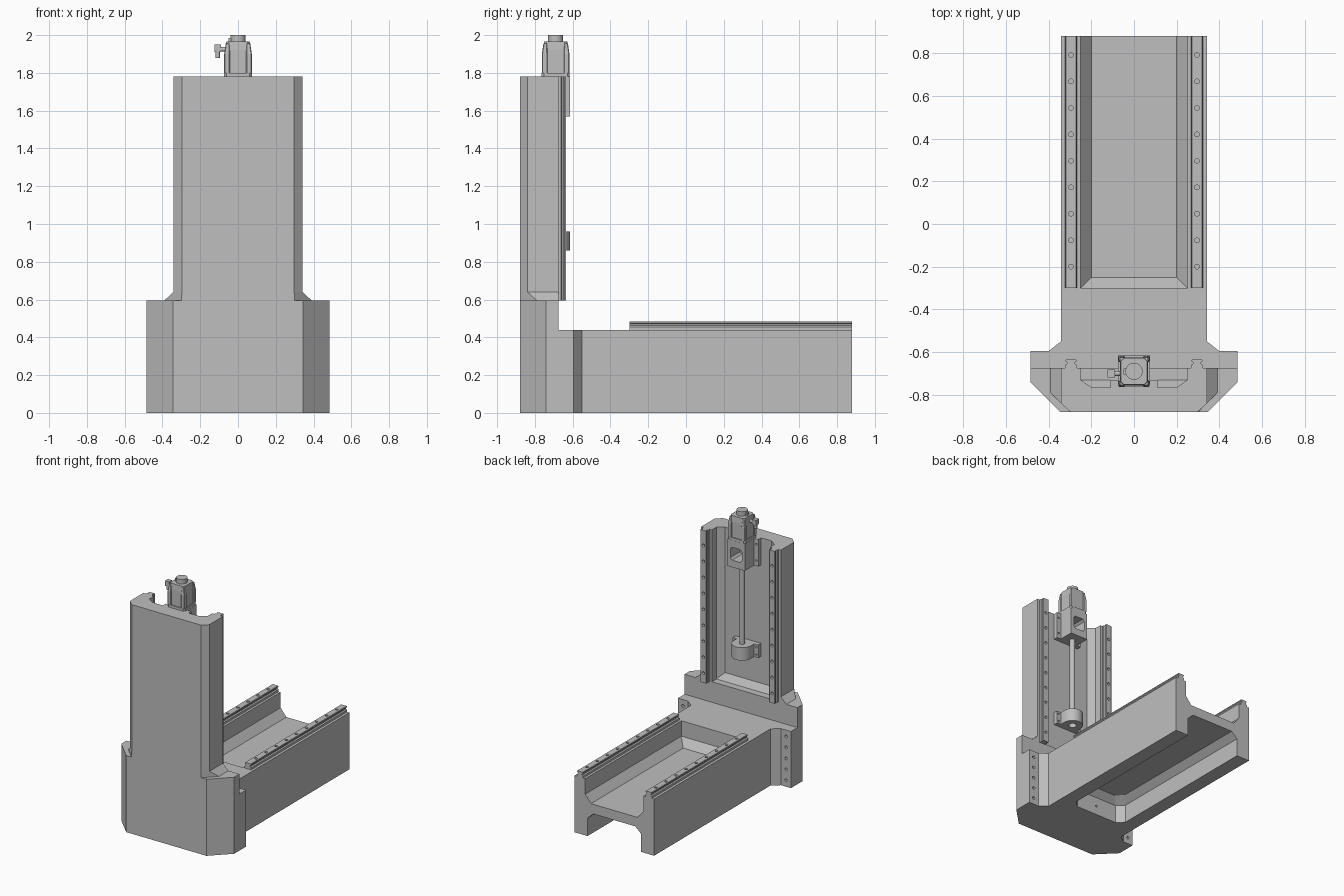
import bpy
import bmesh
from math import cos, sin, pi
from mathutils import Matrix, Vector

cube = bpy.data.objects.get("Cube")
if cube:
    bpy.data.objects.remove(cube)

grey = bpy.data.materials.new("machine grey")
grey.use_nodes = True
COLOUR = (0.52, 0.52, 0.52, 1)
grey.diffuse_color = COLOUR
grey.node_tree.nodes["Principled BSDF"].inputs["Base Color"].default_value = COLOUR


def finish(name, bm):
    bmesh.ops.recalc_face_normals(bm, faces=bm.faces)
    mesh = bpy.data.meshes.new(name)
    bm.to_mesh(mesh)
    bm.free()
    mesh.materials.append(grey)
    ob = bpy.data.objects.new(name, mesh)
    bpy.context.scene.collection.objects.link(ob)
    return ob


def loft(name, sections, axis="z"):
    """Join equal outlines placed at successive levels along an axis."""
    place = {"x": lambda a, b, l: (l, a, b),
             "y": lambda a, b, l: (a, l, b),
             "z": lambda a, b, l: (a, b, l)}[axis]
    bm = bmesh.new()
    rings = [[bm.verts.new(place(a, b, lev)) for a, b in pts] for pts, lev in sections]
    n = len(rings[0])
    for low, high in zip(rings, rings[1:]):
        for i in range(n):
            j = (i + 1) % n
            bm.faces.new((low[i], low[j], high[j], high[i]))
    bm.faces.new(rings[0])
    bm.faces.new(rings[-1])
    return finish(name, bm)


def prism(name, pts, lo, hi, axis="z"):
    return loft(name, [(pts, lo), (pts, hi)], axis)


def rect(x0, x1, y0, y1):
    return [(x0, y0), (x1, y0), (x1, y1), (x0, y1)]


def mirrored(half):
    return half + [(-a, b) for a, b in reversed(half)]


def octagon(r, c, cx=0, cy=0):
    k = r - c
    return [(cx + a, cy + b) for a, b in
            ((-k, -r), (k, -r), (r, -k), (r, k), (k, r), (-k, r), (-r, k), (-r, -k))]


def box(name, x0, x1, y0, y1, z0, z1):
    return prism(name, rect(x0, x1, y0, y1), z0, z1)


def cylinders(name, centres, radius, depth, axis="z", sides=16):
    rot = {"z": Matrix(), "y": Matrix.Rotation(pi / 2, 4, "X"),
           "x": Matrix.Rotation(pi / 2, 4, "Y")}[axis]
    bm = bmesh.new()
    for c in centres:
        bmesh.ops.create_cone(bm, cap_ends=True, segments=sides, radius1=radius, radius2=radius,
                              depth=depth, matrix=Matrix.Translation(Vector(c)) @ rot)
    return finish(name, bm)


def cut(ob, *cutters):
    """Subtract the cutters, bake the result and remove them."""
    for c in cutters:
        mod = ob.modifiers.new("cut", "BOOLEAN")
        mod.operation = "DIFFERENCE"
        mod.solver = "EXACT"
        mod.object = c
        c.hide_render = True
    dg = bpy.context.evaluated_depsgraph_get()
    mesh = bpy.data.meshes.new_from_object(ob.evaluated_get(dg))
    ob.modifiers.clear()
    ob.data = mesh
    for c in cutters:
        bpy.data.objects.remove(c)


def smooth(ob):
    bpy.ops.object.select_all(action="DESELECT")
    ob.select_set(True)
    bpy.context.view_layer.objects.active = ob
    bpy.ops.object.shade_smooth_by_angle()


# Bed with side wings, recessed top and hollow underside
bed = prism("bed", mirrored([(0.345, -0.88), (0.485, -0.74), (0.485, -0.595),
                             (0.40, -0.595), (0.342, -0.55), (0.342, 0.88)]), 0, 0.44)
top_rim = rect(-0.25, 0.25, -0.30, 1)
top_recess = loft("top_recess", [(rect(-0.20, 0.20, -0.25, 1), 0.26),
                                 (top_rim, 0.32), (top_rim, 0.6)])


def hollow(w, y):
    return mirrored([(w - 0.05, y), (w, y + 0.05), (w, 1)])


under_recess = loft("under_recess", [(hollow(0.23, -0.42), -0.1), (hollow(0.23, -0.42), 0.14),
                                     (hollow(0.18, -0.37), 0.185)])
wing_holes = cylinders("wing_holes", [(s * 0.443, -0.595, 0.05 + 0.085 * i)
                                      for s in (-1, 1) for i in range(5)], 0.011, 0.05, "y")
wall_hole = cylinders("wall_hole", [(0, -0.42, 0.07)], 0.008, 0.05, "y")
cut(bed, top_recess, under_recess, wing_holes, wall_hole)

# Pedestal under the column
prism("pedestal", mirrored([(0.345, -0.88), (0.485, -0.74), (0.485, -0.675)]), 0.44, 0.595)

# Column with flared foot and recessed rear face
shaft = mirrored([(0.297, -0.88), (0.342, -0.84), (0.342, -0.675)])
foot = mirrored([(0.30, -0.88), (0.39, -0.79), (0.39, -0.675)])
column = loft("column", [(foot, 0.595), (shaft, 0.64), (shaft, 1.78)])
rim = rect(-0.25, 0.25, 0.60, 2)
column_recess = loft("column_recess", [(rect(-0.20, 0.20, 0.65, 2), -0.765),
                                       (rim, -0.73), (rim, -0.5)], "y")
cut(column, column_recess)

# Linear rails with waisted section and screw holes
half_rail = [(0.027, 0), (0.027, 0.016), (0.019, 0.022), (0.019, 0.030), (0.025, 0.036),
             (0.025, 0.043), (0.023, 0.045)]
for side, s in (("right", -1), ("left", 1)):
    x = s * 0.295
    section = [(x + a, b) for a, b in mirrored(half_rail)]
    rail = prism(side + "_bed_rail", [(a, b + 0.44) for a, b in section], -0.30, 0.88, "y")
    cut(rail, cylinders("holes", [(x, -0.2 + 0.124 * i, 0.485) for i in range(9)], 0.011, 0.04))
    rail = prism(side + "_column_rail", [(a, b * 0.9 - 0.675) for a, b in section], 0.595, 1.78)
    cut(rail, cylinders("holes", [(x, -0.635, 0.67 + 0.124 * i) for i in range(9)],
                        0.011, 0.04, "y"))

# Motor bracket with window and bolted flanges
bracket = box("motor_bracket", -0.075, 0.075, -0.765, -0.615, 1.57, 1.78)
cut(bracket, prism("window", octagon(0.05, 0.015, 0, 1.675), -0.735, -0.5, "y"))
for name, z0, z1 in (("bracket", 1.57, 1.78), ("bearing", 0.86, 0.96)):
    for side, s in (("right", -1), ("left", 1)):
        flange = box(side + "_" + name + "_flange", min(s * 0.06, s * 0.11),
                     max(s * 0.06, s * 0.11), -0.765, -0.73, z0, z1)
        h = z1 - z0
        cut(flange, cylinders("holes", [(s * 0.094, -0.73, z0 + h * f) for f in (0.2, 0.8)],
                              0.007, 0.03, "y", 12))

# Lower bearing block with rounded front, and the screw
arc = [(0.075 * cos(pi * i / 16), -0.69 + 0.075 * sin(pi * i / 16)) for i in range(17)]
bearing = prism("bearing_block", [(0.075, -0.765)] + arc + [(-0.075, -0.765)], 0.86, 0.96)
cut(bearing, cylinders("bore", [(0, -0.69, 0.86)], 0.028, 0.12, "z", 24))
smooth(bearing)
smooth(cylinders("lead_screw", [(0, -0.69, 1.24)], 0.02, 0.68, "z", 24))

# Motor: flange, tapered body, corner posts and encoder cap
CY = -0.69
prism("motor_flange", octagon(0.074, 0.012, 0, CY), 1.78, 1.80)
loft("motor_body", [(octagon(0.066, 0.012, 0, CY), 1.80), (octagon(0.066, 0.012, 0, CY), 1.92),
                    (octagon(0.062, 0.015, 0, CY), 1.965)])
for sx in (-1, 1):
    for sy in (-1, 1):
        px, py = sx * 0.058, CY + sy * 0.058
        loft("motor_corner_post", [(octagon(0.015, 0.004, px, py), 1.80),
                                   (octagon(0.015, 0.004, px, py), 1.90),
                                   (octagon(0.010, 0.004, px * 0.95, CY + sy * 0.055), 1.955)])
smooth(cylinders("encoder_cap", [(0, CY, 1.98)], 0.04, 0.04, "z", 24))
box("cap_outlet", -0.05, -0.03, CY - 0.014, CY + 0.014, 1.96, 1.985)

# Cable connector beside the motor
smooth(cylinders("connector_arm", [(-0.08, CY - 0.01, 1.925)], 0.012, 0.05, "x"))
box("connector_body", -0.125, -0.09, CY - 0.028, CY + 0.008, 1.91, 1.95)
smooth(cylinders("connector_plug", [(-0.108, CY - 0.01, 1.9)], 0.012, 0.04))
